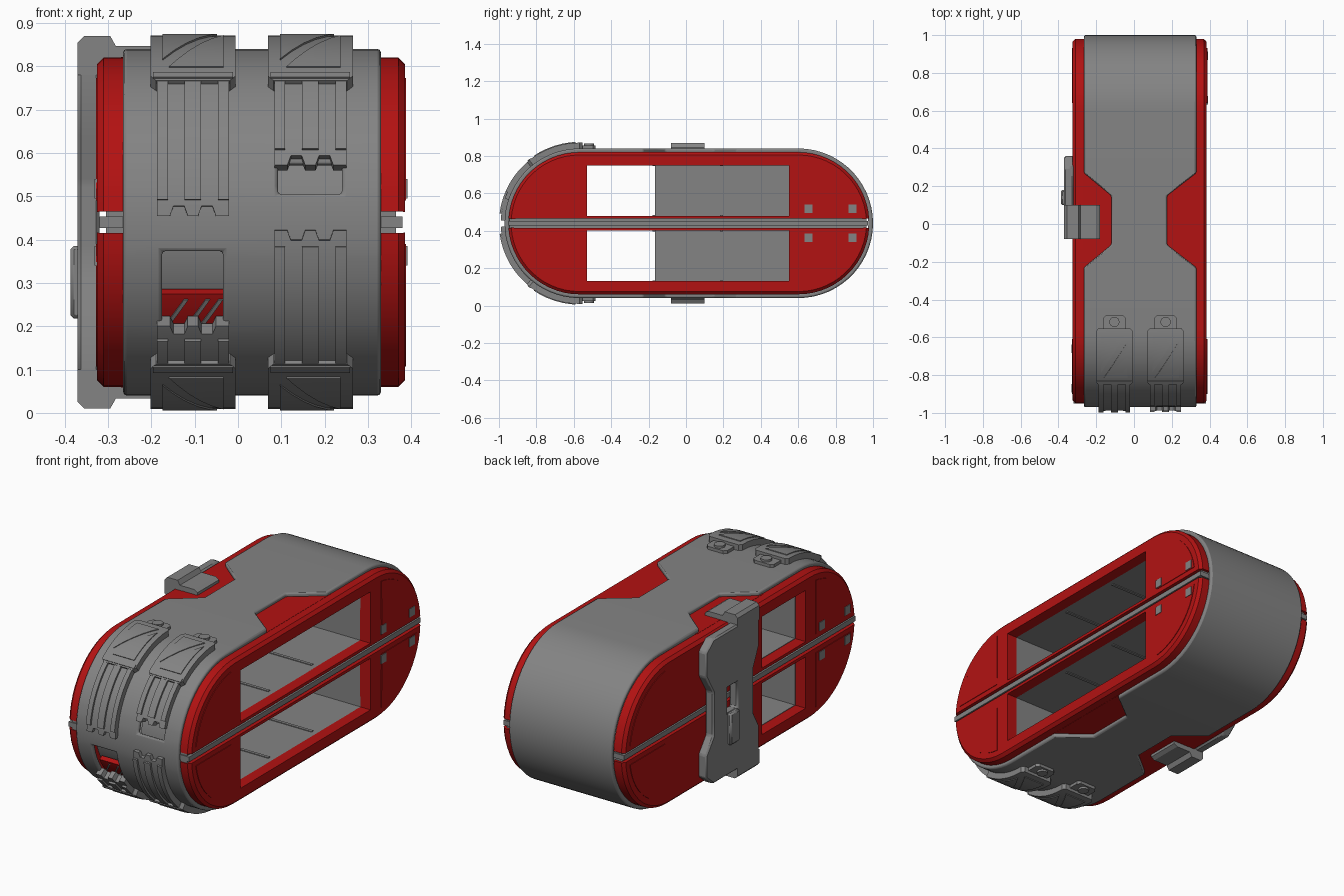
import bpy, bmesh, math
from mathutils import Vector

if "Cube" in bpy.data.objects:
    bpy.data.objects.remove(bpy.data.objects["Cube"])

R, Y0, Y1, ZC = 0.40, -0.57, 0.60, 0.44      # rounded-end body: radius, arc centres, mid height
S1 = R * math.pi / 2                         # arc length from front middle to top
S2 = S1 + Y1 - Y0
T = S2 + S1
made = []


def material(name, rgb):
    m = bpy.data.materials.new(name)
    m.use_nodes = True
    m.diffuse_color = (*rgb, 1)
    m.node_tree.nodes["Principled BSDF"].inputs["Base Color"].default_value = (*rgb, 1)
    return m


GREY = material("metal grey", (0.23, 0.23, 0.23))
RED = material("panel red", (0.45, 0.006, 0.006))


def finish(name, bm, mat):
    bmesh.ops.recalc_face_normals(bm, faces=bm.faces[:])
    me = bpy.data.meshes.new(name)
    bm.to_mesh(me)
    bm.free()
    me.materials.append(mat)
    ob = bpy.data.objects.new(name, me)
    bpy.context.collection.objects.link(ob)
    made.append(ob)
    return ob


def box(name, mat, x, y, z):
    bm = bmesh.new()
    bmesh.ops.create_cube(bm, size=1)
    for v in bm.verts:
        v.co = [(a + b) / 2 + c * (b - a) for (a, b), c in zip((x, y, z), v.co)]
    return finish(name, bm, mat)


def slab(name, mat, pts, levels, place, cuts=(), holes=(), closed=False):
    """Outline in (u, v), cut, pierced, thickened through levels, then placed in space."""
    bm = bmesh.new()
    bm.faces.new([bm.verts.new((u, v, levels[0])) for u, v in pts])
    vs = list(cuts) + [h for hole in holes for h in hole[2:]]
    us = [h for hole in holes for h in hole[:2]]
    for axis, values in ((Vector((0, 1, 0)), vs), (Vector((1, 0, 0)), us)):
        for c in values:
            bmesh.ops.bisect_plane(bm, geom=bm.verts[:] + bm.edges[:] + bm.faces[:], dist=1e-5,
                                   plane_co=axis * c, plane_no=axis)
    gone = []
    for f in bm.faces:
        c = f.calc_center_median()
        if any(a < c.x < b and p < c.y < q for a, b, p, q in holes):
            gone.append(f)
    bmesh.ops.delete(bm, geom=gone, context='FACES')
    region = bm.faces[:]
    for h in levels[1:]:
        edges = list({e for f in region for e in f.edges})
        verts = list({v for f in region for v in f.verts})
        new = bmesh.ops.extrude_face_region(bm, geom=region + edges + verts)["geom"]
        for v in new:
            if isinstance(v, bmesh.types.BMVert):
                v.co.z = h
        region = [f for f in new if isinstance(f, bmesh.types.BMFace)]
    if closed:
        seam = [f for f in bm.faces if all(abs(abs(v.co.y) - T) < 1e-4 for v in f.verts)]
        bmesh.ops.delete(bm, geom=seam, context='FACES')
    for v in bm.verts:
        v.co = place(*v.co)
    bmesh.ops.remove_doubles(bm, verts=bm.verts[:], dist=1e-5)
    return finish(name, bm, mat)


def on_body(x, s, h):
    """Wrap (x, arc length, height) around the rounded body."""
    a, r = abs(s), R + h
    if a <= S1:
        y, z = Y0 - r * math.cos(a / R), r * math.sin(a / R)
    elif a <= S2:
        y, z = Y0 + a - S1, r
    else:
        y, z = Y1 + r * math.sin((a - S2) / R), r * math.cos((a - S2) / R)
    return Vector((x, y, ZC + math.copysign(z, s)))


def rect(a, b, c, d):
    return [(a, c), (b, c), (b, d), (a, d)]


step = S1 / 15
arc_cuts = [i * step for i in range(-15, 16)]
back_cuts = [sg * (S2 + i * step) for i in range(15) for sg in (1, -1)]


def wrap(name, mat, pts, lo, hi, **kw):
    return slab(name, mat, pts, (lo, hi), on_body, cuts=arc_cuts, **kw)


# Outer shell with waisted top and bottom and two latch openings
waist = [(S1 + y - Y0, n) for y, n in ((-0.23, 0), (-0.11, 1), (0.15, 1), (0.27, 0))]
edge = [(-T, 0)] + [(-s, n) for s, n in reversed(waist)] + waist + [(T, 0)]
outline = [((0.33, 0.175)[n], s) for s, n in edge] + [((-0.265, -0.12)[n], s) for s, n in reversed(edge)]
openings = [(-0.175, -0.035, -0.268, -0.068), (0.092, 0.24, 0.066, 0.14)]
shell = slab("outer_shell", GREY, outline, (-0.025, 0), on_body, closed=True, holes=openings,
             cuts=arc_cuts + back_cuts + [sg * s for s, n in waist for sg in (1, -1)])
bevel = shell.modifiers.new("soft edges", 'BEVEL')
bevel.width, bevel.segments, bevel.limit_method = 0.008, 2, 'ANGLE'
bevel.use_clamp_overlap = False
bevel.angle_limit = math.radians(40)

# Latch recess backs and hazard plate
for a, b, c, d in openings:
    wrap("recess_back", GREY, rect(a - 0.02, b + 0.02, c - 0.05, d + 0.05), -0.07, -0.06)
wrap("hazard_plate", RED, rect(-0.175, -0.035, -0.285, -0.185), -0.055, -0.03)
for x in (-0.165, -0.115, -0.085):
    wrap("hazard_stripe", GREY, [(x, -0.27), (x + 0.01, -0.27), (x + 0.05, -0.2), (x + 0.04, -0.2)], -0.03, -0.025)

# Latch straps, caps, tabs and screws, above and below
for xc, sg, s0 in ((-0.104, 1, 0.014), (0.167, 1, 0.128), (-0.104, -1, 0.243), (0.167, -1, 0.018)):
    def latch(name, pts, lo, hi):
        return wrap(name, GREY, [(xc + u, sg * v) for u, v in pts], lo, hi)
    w, s1, n = 0.083, 0.36, s0 + 0.022
    half = [(0.012, s0), (0.02, n), (0.045, n), (0.053, s0), (w, s0), (w, s1)]
    latch("strap", half + [(-u, v) for u, v in reversed(half)], -0.02, 0.02)
    for a, b in ((-w, -0.058), (-0.019, 0.019), (0.058, w)):
        latch("strap_rail", rect(a, b, s0 + 0.035, s1), 0.02, 0.03)
    latch("latch_cap", [(-0.098, 0.36), (-0.085, 0.345), (0.085, 0.345), (0.098, 0.36),
                        (0.098, 0.63), (0.085, 0.645), (-0.085, 0.645), (-0.098, 0.63)], -0.005, 0.031)
    latch("cap_lip", rect(-0.092, 0.092, 0.352, 0.37), 0.031, 0.035)
    latch("cap_mark", [(-0.07, 0.42), (0.055, 0.61), (-0.07, 0.61)], 0.031, 0.035)
    latch("cap_mark", [(-0.055, 0.39), (0.07, 0.39), (0.07, 0.58)], 0.031, 0.035)
    latch("latch_tab", [(-0.06, 0.64), (0.06, 0.64), (0.06, 0.7), (0.045, 0.715),
                        (-0.045, 0.715), (-0.06, 0.7)], -0.005, 0.016)
    ring = [i * math.pi / 8 for i in range(16)]
    latch("tab_screw", [(0.027 * math.cos(t), 0.68 + 0.027 * math.sin(t)) for t in ring], 0.01, 0.027)

# Red side halves: chamfered rim, window, end panels and small square pads
r = 0.38
t0 = math.asin(0.025 / r)
turns = [t0 + (math.pi / 2 - t0) * i / 14 for i in range(15)]
half_outline = [(Y0 - r * math.cos(t), r * math.sin(t)) for t in turns]
half_outline += [(Y1 + r * math.cos(t), r * math.sin(t)) for t in reversed(turns)]
panel_turns = [math.radians(8.6 + (83.2 - 8.6) * i / 12) for i in range(13)]
for side, base, window_end, pads in ((1, 0.325, 0.55, (0.655, 0.89)), (-1, -0.265, -0.165, (-0.66, -0.87))):
    face = base + side * 0.06
    for up in (1, -1):
        def side_place(y, z, h):
            axis = Vector((min(max(y, Y0), Y1), 0))
            d = Vector((y, z)) - axis
            if h > 0.05 and d.length > r - 0.003:
                d = d.normalized() * (r - 0.015)
            return Vector((base + side * h, axis.x + d.x, ZC + up * d.y))
        slab("side_half", RED, half_outline, (0, 0.045, 0.06), side_place,
             holes=[(-0.53, window_end, 0.04, 0.31)])
        for yc, end in ((Y0, -1), (Y1, 1)):
            pts = [(yc + end * 0.04, 0.05)]
            pts += [(yc + end * 0.335 * math.cos(t), 0.335 * math.sin(t)) for t in panel_turns]
            slab("end_panel", RED, pts, (0.058, 0.063), side_place)
        for y in pads:
            slab("square_pad", GREY, rect(y - 0.022, y + 0.022, 0.055, 0.1), (0.06, 0.066), side_place)

# Middle divider strip with a ridge
box("divider", GREY, (-0.305, 0.365), (-0.945, 0.965), (0.412, 0.468))
box("divider_ridge", GREY, (-0.32, 0.38), (-0.95, 0.972), (0.427, 0.453))

# Interior liner
deep = (-0.262, 0.327)
for name, y, z in (("ceiling", (-0.55, 0.57), (0.75, 0.81)), ("floor", (-0.55, 0.57), (0.07, 0.13)),
                   ("shelf", (-0.55, 0.57), (0.40, 0.48)), ("front_wall", (-0.55, -0.53), (0.1, 0.78)),
                   ("back_wall", (0.55, 0.57), (0.1, 0.78))):
    box("liner_" + name, GREY, deep, y, z)
box("liner_far_wall", GREY, (-0.262, -0.24), (-0.165, 0.56), (0.1, 0.78))
for z in (0.18, 0.53):
    for y in ((-0.1, 0.06), (0.14, 0.5)):
        box("wall_panel", GREY, (-0.24, -0.235), y, (z, z + 0.17))
for y in (-0.17, 0.19):
    for z in (0.13, 0.396, 0.48, 0.746):
        box("liner_rib", GREY, (-0.24, 0.3), (y - 0.008, y + 0.008), (z, z + 0.004))

# Red waist bands and bracket hooks, top and bottom
hook = [(-0.37, 0.34), (-0.37, 0.415), (-0.355, 0.43), (-0.295, 0.43), (-0.282, 0.407),
        (-0.2, 0.407), (-0.18, 0.395), (-0.18, 0.37), (-0.32, 0.37), (-0.32, 0.34)]
for up in (1, -1):
    z = sorted((ZC + up * 0.36, ZC + up * 0.381))
    box("waist_band", RED, (-0.27, 0.33), (-0.26, 0.3), z)
    slab("bracket_hook", GREY, hook, (-0.08, 0.1), lambda x, v, y: Vector((x, y, ZC + up * v)))

# Side bracket plate with slot and sliding handle
front = [(-0.08, 0.82), (-0.08, 0.64), (-0.035, 0.54), (-0.035, 0.31), (-0.08, 0.23), (-0.08, 0.06)]
rear = [(0.3, 0.06), (0.36, 0.11), (0.36, 0.23), (0.3, 0.31), (0.3, 0.54), (0.36, 0.64), (0.36, 0.77), (0.3, 0.82)]
plate = slab("bracket_plate", GREY, front + rear, (-0.32, -0.37), lambda y, z, x: Vector((x, y, z)),
             holes=[(0.1, 0.18, 0.385, 0.52)])
handle = box("bracket_handle", GREY, (-0.387, -0.36), (0.1, 0.18), (0.218, 0.385))
for ob in (plate, handle):
    soft = ob.modifiers.new("soft edges", 'BEVEL')
    soft.width, soft.segments, soft.limit_method = 0.008, 1, 'ANGLE'

# Smooth curved surfaces, keep edges sharp
for ob in bpy.context.selected_objects:
    ob.select_set(False)
for ob in made:
    ob.select_set(True)
bpy.context.view_layer.objects.active = shell
bpy.ops.object.shade_smooth_by_angle(angle=math.radians(30))
